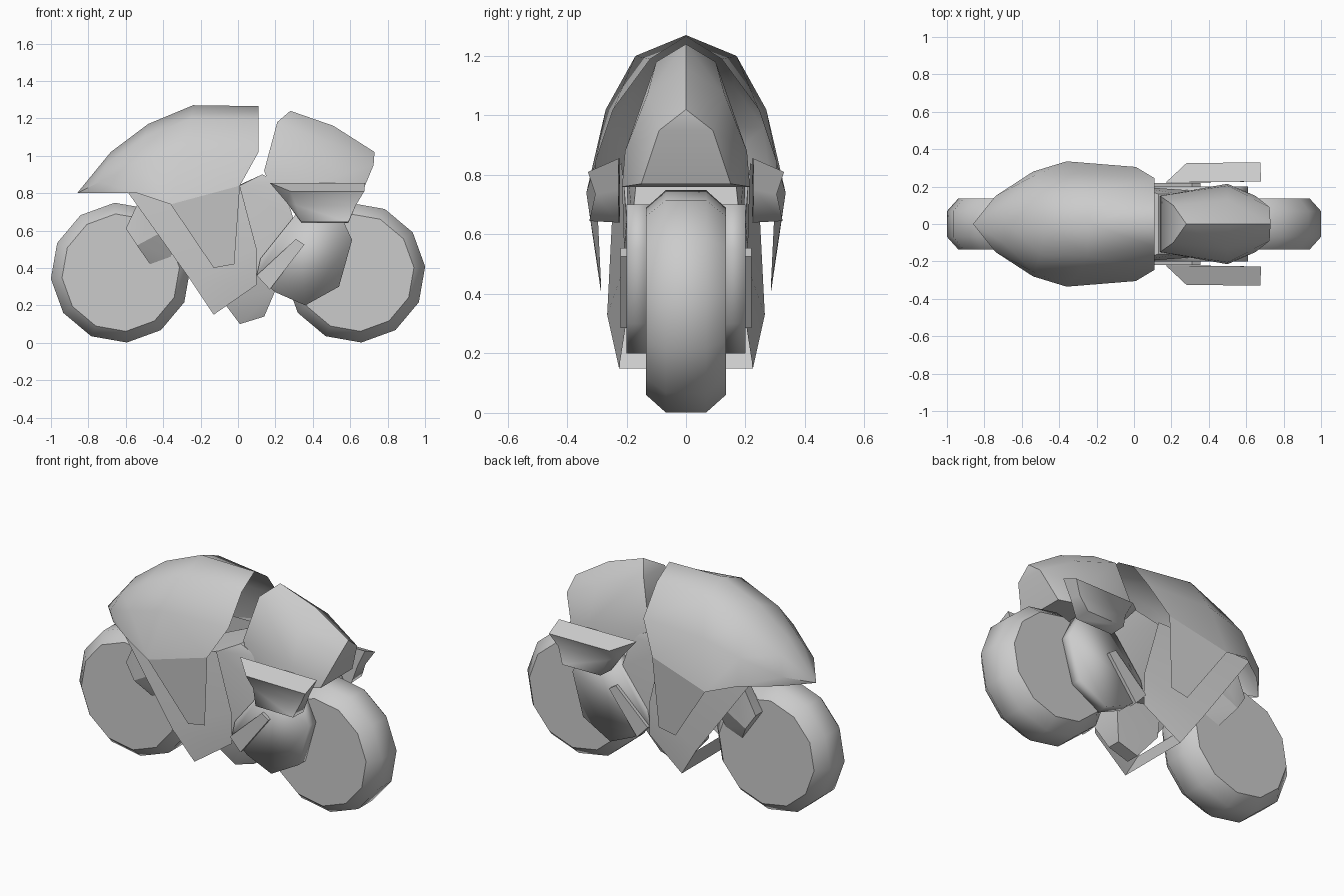
import bpy, bmesh, math

cube = bpy.data.objects.get("Cube")
if cube:
    bpy.data.objects.remove(cube)

grey = bpy.data.materials.new("plain_grey")
grey.use_nodes = True
COLOUR = (0.6, 0.6, 0.6, 1)
grey.diffuse_color = COLOUR
grey.node_tree.nodes["Principled BSDF"].inputs["Base Color"].default_value = COLOUR


def finish(name, bm, angle=30):
    bmesh.ops.remove_doubles(bm, verts=bm.verts, dist=0.0005)
    bmesh.ops.recalc_face_normals(bm, faces=bm.faces)
    mesh = bpy.data.meshes.new(name)
    bm.to_mesh(mesh)
    bm.free()
    mesh.materials.append(grey)
    obj = bpy.data.objects.new(name, mesh)
    bpy.context.collection.objects.link(obj)
    bpy.ops.object.select_all(action="DESELECT")
    obj.select_set(True)
    bpy.context.view_layer.objects.active = obj
    bpy.ops.object.shade_smooth_by_angle(angle=math.radians(angle))
    return obj


def mirror(obj):
    mod = obj.modifiers.new("mirror", "MIRROR")
    mod.use_axis = (False, True, False)
    mod.merge_threshold = 0.001


def hull(name, points, both=False, angle=30):
    """Convex solid; either symmetric across y = 0 or a mirrored pair."""
    bm = bmesh.new()
    for x, y, z in points:
        bm.verts.new((x, y, z))
        if not both and y:
            bm.verts.new((x, -y, z))
    bmesh.ops.convex_hull(bm, input=bm.verts)
    bmesh.ops.dissolve_limit(bm, angle_limit=0.02, verts=bm.verts, edges=bm.edges)
    obj = finish(name, bm, angle)
    if both:
        mirror(obj)


def skin(name, rows, closed=False, caps=False, angle=30):
    """Quads between rows of points, mirrored across y = 0."""
    bm = bmesh.new()
    grid = [[bm.verts.new(p) for p in row] for row in rows]
    pairs = list(zip(grid, grid[1:])) + ([(grid[-1], grid[0])] if closed else [])
    for a, b in pairs:
        for i in range(len(a) - 1):
            bm.faces.new((a[i], a[i + 1], b[i + 1], b[i]))
    if caps:
        bm.faces.new([r[0] for r in grid])
        bm.faces.new([r[-1] for r in grid])
    mirror(finish(name, bm, angle))


# Twelve-sided wheels with bevelled shoulders and flat discs
def wheel(name, x):
    bm = bmesh.new()
    rings = []
    for y, r in ((-0.135, 0.315), (-0.068, 0.375), (0.068, 0.375), (0.135, 0.315)):
        angles = [math.radians(5 + 30 * i) for i in range(12)]
        rings.append([bm.verts.new((x + r * math.cos(a), y, 0.375 + r * math.sin(a)))
                      for a in angles])
    for a, b in zip(rings, rings[1:]):
        for i in range(12):
            j = (i + 1) % 12
            bm.faces.new((a[i], a[j], b[j], b[i]))
    bm.faces.new(rings[0])
    bm.faces.new(rings[-1])
    finish(name, bm, 45)


wheel("front_wheel", -0.627)
wheel("rear_wheel", 0.627)

# Canopy: ridge, shoulder, flank and lower edge
NOSE = (-0.86, 0, 0.8)
skin("canopy", [
    [NOSE, (-0.68, 0, 1.02), (-0.48, 0, 1.17), (-0.24, 0, 1.27), (0.11, 0, 1.265)],
    [NOSE, (-0.7, 0.1, 0.96), (-0.5, 0.16, 1.1), (-0.25, 0.17, 1.2), (0.11, 0.12, 1.19)],
    [NOSE, (-0.74, 0.15, 0.86), (-0.53, 0.26, 0.96), (-0.3, 0.27, 1.02), (0.11, 0.245, 1.02)],
    [NOSE, (-0.72, 0.15, 0.8), (-0.54, 0.28, 0.8), (-0.36, 0.335, 0.74), (0.01, 0.305, 0.84)],
], angle=40)

# Flaps hanging from the canopy flanks
skin("canopy_flap", [
    [(-0.36, 0.335, 0.74), (0.01, 0.305, 0.84)],
    [(-0.13, 0.285, 0.4), (-0.02, 0.285, 0.42)],
])

# Belly fairing: side panels tapering rearward, joined by a wall behind the front wheel
skin("belly_fairing", [
    [(-0.6, 0.24, 0.82), (-0.25, 0.265, 0.33), (-0.13, 0.225, 0.15)],
    [(0.01, 0.215, 0.84), (0.1, 0.205, 0.5), (0.1, 0.2, 0.31)],
], angle=20)
skin("belly_wall", [
    [(-0.25, 0.265, 0.33), (-0.25, 0, 0.33)],
    [(-0.13, 0.225, 0.15), (-0.13, 0, 0.15)],
])

# Middle body and keel between the wheels
hull("middle_body", [
    (-0.2, 0.18, 0.75), (0.01, 0.2, 0.84), (0.13, 0.16, 0.9), (0.24, 0.16, 0.85),
    (0.3, 0.18, 0.65), (0.1, 0.19, 0.36), (-0.1, 0.17, 0.4)])
hull("keel", [
    (-0.08, 0.1, 0.22), (0.01, 0.04, 0.1), (0.14, 0.04, 0.14), (0.2, 0.1, 0.28),
    (0.2, 0.14, 0.5), (-0.08, 0.14, 0.5)])

# Tail hump
hull("tail", [
    (0.28, 0, 1.24), (0.21, 0.1, 1.18), (0.14, 0.15, 0.92), (0.19, 0.16, 0.78),
    (0.51, 0, 1.16), (0.5, 0.13, 1.07), (0.5, 0.205, 0.88), (0.5, 0.215, 0.76),
    (0.73, 0, 1.02), (0.725, 0.09, 0.95), (0.65, 0.15, 0.77)], angle=40)

# Thick hub covers over the front half of the rear wheel
hull("hub_cover", [(x, y, z) for y in (0.12, 0.2) for x, z in (
    (0.1, 0.36), (0.12, 0.45), (0.32, 0.7), (0.54, 0.7), (0.61, 0.55),
    (0.54, 0.3), (0.36, 0.2), (0.2, 0.27))], both=True, angle=100)

# Slanted struts on the hub covers
hull("hub_strut", [(x, y, z) for y in (0.17, 0.22) for x, z in
                   ((0.1, 0.36), (0.17, 0.285), (0.355, 0.525), (0.31, 0.555))], both=True)

# Winglets with a pinched outer side
skin("winglet", [
    [(a, y, z), (b, y + 0.005, z)] for y, z, a, b in (
        (0.222, 0.855, 0.17, 0.68), (0.325, 0.81, 0.28, 0.675), (0.3, 0.735, 0.31, 0.63),
        (0.32, 0.645, 0.34, 0.59), (0.222, 0.64, 0.34, 0.59), (0.222, 0.75, 0.26, 0.63))
], closed=True, caps=True, angle=80)

# Fork blocks at the front wheel
hull("fork_block", [
    (-0.6, 0.2, 0.61), (-0.52, 0.21, 0.78), (-0.54, 0.21, 0.52), (-0.49, 0.21, 0.6),
    (-0.47, 0.14, 0.42), (-0.36, 0.14, 0.46), (-0.6, 0.13, 0.61), (-0.5, 0.13, 0.78),
    (-0.3, 0.2, 0.65)], both=True, angle=20)
